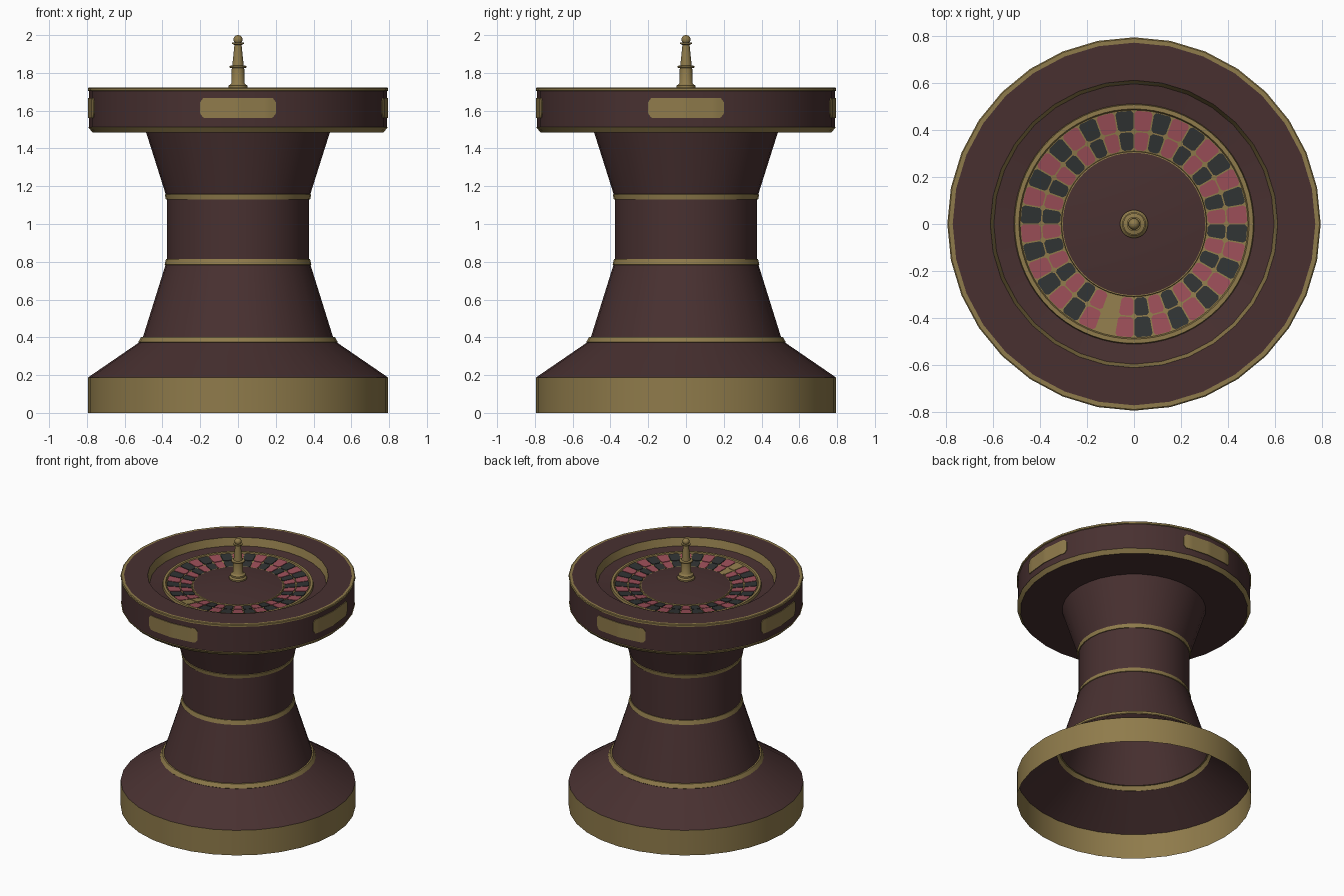
import bpy, bmesh, math
from math import sin, cos, radians, pi

if "Cube" in bpy.data.objects:
    bpy.data.objects.remove(bpy.data.objects["Cube"])


def material(name, rgb):
    m = bpy.data.materials.new(name)
    m.diffuse_color = (*rgb, 1)
    m.use_nodes = True
    m.node_tree.nodes["Principled BSDF"].inputs["Base Color"].default_value = m.diffuse_color
    return m


MATS = [material("dark_wood", (0.065, 0.030, 0.030)),
        material("brass", (0.275, 0.198, 0.070)),
        material("pocket_red", (0.330, 0.077, 0.098)),
        material("pocket_black", (0.030, 0.034, 0.034))]
WOOD, BRASS, RED, BLACK = range(4)


def finish(name, bm, angle=20):
    me = bpy.data.meshes.new(name)
    bm.to_mesh(me)
    bm.free()
    for m in MATS:
        me.materials.append(m)
    me.shade_smooth()
    me.set_sharp_from_angle(angle=radians(angle))
    ob = bpy.data.objects.new(name, me)
    bpy.context.collection.objects.link(ob)
    return ob


def lathe(name, pts, sides=32, angle=20):
    """Revolve (radius, z, material of the strip up to the next point).
    Profiles run upward on the outside, so normals face outward."""
    bm = bmesh.new()
    rings = []
    for r, z, _ in pts:
        if r == 0:
            rings.append([bm.verts.new((0, 0, z))] * sides)
        else:
            rings.append([bm.verts.new((r * cos(2 * pi * i / sides), r * sin(2 * pi * i / sides), z))
                          for i in range(sides)])
    for a, b, p in zip(rings, rings[1:], pts):
        for i in range(sides):
            j = (i + 1) % sides
            loop = list(dict.fromkeys((a[i], a[j], b[j], b[i])))
            bm.faces.new(loop).material_index = p[2]
    return finish(name, bm, angle)


# hollow pedestal with brass foot and three bands
lathe("pedestal", [
    (0.795, 0.0, BRASS), (0.795, 0.187, WOOD), (0.525, 0.372, BRASS),
    (0.528, 0.375, BRASS), (0.513, 0.402, BRASS), (0.503, 0.402, WOOD),
    (0.384, 0.783, BRASS), (0.389, 0.785, BRASS), (0.381, 0.815, BRASS),
    (0.376, 0.815, WOOD), (0.376, 1.130, BRASS), (0.382, 1.130, BRASS),
    (0.387, 1.156, BRASS), (0.383, 1.158, WOOD), (0.487, 1.487, WOOD)])

# table rim, from the underside over the edge and down into the bowl
lathe("table_rim", [
    (0.487, 1.485, WOOD), (0.770, 1.485, BRASS), (0.793, 1.512, BRASS),
    (0.788, 1.514, WOOD), (0.788, 1.703, BRASS), (0.795, 1.706, BRASS),
    (0.795, 1.718, BRASS), (0.790, 1.722, BRASS), (0.772, 1.722, WOOD),
    (0.612, 1.722, BRASS), (0.597, 1.665, WOOD), (0.510, 1.650, WOOD)])

# wheel: brass ring, sloped pocket bed and wooden cone
Z_OUT, Z_IN, R_OUT, R_IN = 1.658, 1.636, 0.485, 0.31
lathe("wheel_bed", [
    (0.512, 1.648, BRASS), (0.508, 1.668, BRASS), (0.490, 1.668, BRASS),
    (R_OUT, Z_OUT, BRASS), (R_IN, Z_IN, BRASS), (0.308, 1.646, BRASS),
    (0.303, 1.646, WOOD), (0.0, 1.715, WOOD)], 72)


def bed_z(r):
    return Z_IN + (Z_OUT - Z_IN) * (r - R_IN) / (R_OUT - R_IN)


# 36 pockets in two rows, alternating colours, with one brass pocket
def pocket_row(name, r0, r1, gap):
    bm = bmesh.new()
    for k in range(36):
        mid = radians(5 + 10 * k)
        c = 0.010
        outline = [(r0, -1, c), (r0, 1, c), (r0 + c, 1, 0), (r1 - c, 1, 0),
                   (r1, 1, c), (r1, -1, c), (r1 - c, -1, 0), (r0 + c, -1, 0)]
        top, low = [], []
        for r, side, cut in outline:
            half = r * radians(5) - gap - cut
            a = mid + side * half / r
            for ring, h in ((top, 0.005), (low, -0.001)):
                ring.append(bm.verts.new((r * cos(a), r * sin(a), bed_z(r) + h)))
        faces = [bm.faces.new(top)]
        for i in range(8):
            j = (i + 1) % 8
            faces.append(bm.faces.new((low[i], low[j], top[j], top[i])))
        for f in faces:
            f.material_index = BRASS if k == 25 else (BLACK if k % 2 else RED)
    bmesh.ops.recalc_face_normals(bm, faces=bm.faces)
    finish(name, bm)


pocket_row("outer_pockets", 0.397, 0.482, 0.003)
pocket_row("inner_pockets", 0.314, 0.391, 0.003)

# turned spindle with ball finial
ball = [(0.024 * cos(radians(t)), 1.976 + 0.024 * sin(radians(t)), BRASS) for t in range(-60, 90, 15)]
lathe("spindle", [
    (0.060, 1.695, BRASS), (0.060, 1.712, BRASS), (0.050, 1.722, BRASS),
    (0.050, 1.734, BRASS), (0.040, 1.738, BRASS), (0.035, 1.745, BRASS),
    (0.033, 1.825, BRASS), (0.046, 1.828, BRASS), (0.046, 1.836, BRASS),
    (0.030, 1.840, BRASS), (0.019, 1.948, BRASS), (0.031, 1.953, BRASS),
    (0.031, 1.960, BRASS), (0.014, 1.962, BRASS)] + ball[1:] + [(0, 2.0, BRASS)], 24, 35)


# curved rounded plaques on the four sides of the rim
def plaque(name, heading):
    bm = bmesh.new()
    half, z0, z1, c, n = 0.20, 1.562, 1.668, 0.022, 24
    front, back = [], []
    for i in range(n + 1):
        x = half * (2 * i / n - 1)
        d = max(0, abs(x) - (half - c))
        inset = c - math.sqrt(max(0, c * c - d * d))
        a = heading + math.asin(x / 0.79)
        # follow the flat facets of the 32-sided rim
        step = pi / 16
        off = (a % step) - step / 2
        flat = 0.788 * cos(step / 2) / cos(off)
        for ring, r in ((front, flat + 0.005), (back, flat - 0.002)):
            ring.append([bm.verts.new((r * cos(a), r * sin(a), z)) for z in (z0 + inset, z1 - inset)])
    for i in range(n):
        f0, f1, b0, b1 = front[i], front[i + 1], back[i], back[i + 1]
        bm.faces.new((f0[0], f1[0], f1[1], f0[1]))
        bm.faces.new((f0[1], f1[1], b1[1], b0[1]))
        bm.faces.new((b0[0], b1[0], f1[0], f0[0]))
    for f, b, flip in ((front[0], back[0], 1), (front[-1], back[-1], -1)):
        bm.faces.new([b[0], f[0], f[1], b[1]][::flip])
    for f in bm.faces:
        f.material_index = BRASS
    finish(name, bm)


for label, deg in (("right", 0), ("back", 90), ("left", 180), ("front", 270)):
    plaque(label + "_plaque", radians(deg))
